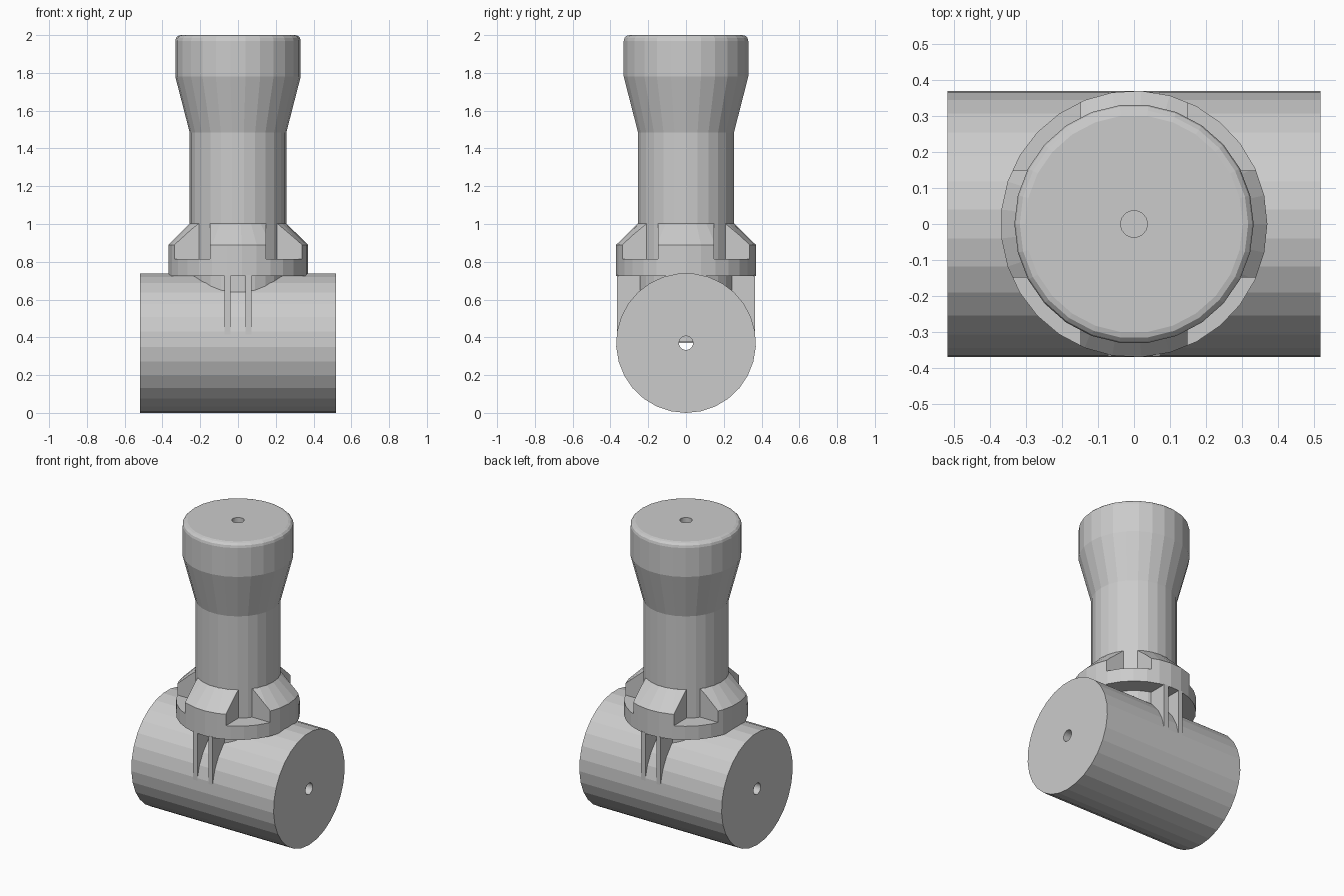
import bpy, bmesh, math
from mathutils import Matrix

if "Cube" in bpy.data.objects:
    bpy.data.objects.remove(bpy.data.objects["Cube"])


def make_object(name, bm):
    bmesh.ops.recalc_face_normals(bm, faces=bm.faces)
    mesh = bpy.data.meshes.new(name)
    bm.to_mesh(mesh)
    bm.free()
    obj = bpy.data.objects.new(name, mesh)
    bpy.context.collection.objects.link(obj)
    return obj


def lathe(name, profile, sides, matrix=Matrix()):
    """Revolve a closed (radius, height) loop around z, then place it."""
    bm = bmesh.new()
    rings = []
    for i in range(sides):
        a = 2 * math.pi * i / sides
        rings.append([bm.verts.new((r * math.cos(a), r * math.sin(a), h)) for r, h in profile])
    for i in range(sides):
        a, b = rings[i], rings[(i + 1) % sides]
        for j in range(len(profile)):
            k = (j + 1) % len(profile)
            bm.faces.new((a[j], b[j], b[k], a[k]))
    bm.transform(matrix)
    return make_object(name, bm)


def boxes(name, items):
    """One mesh of boxes, each given as (centre, size)."""
    bm = bmesh.new()
    for centre, size in items:
        bmesh.ops.create_cube(bm, size=1, matrix=Matrix.Translation(centre) @ Matrix.Diagonal((*size, 1)))
    return make_object(name, bm)


R = 0.37        # head and collar radius
HOLE = 0.037    # bore radius
GRIP = 0.256    # handle radius

# Horizontal head with a bore along x, one polygon corner pointing down
lathe("head", [(HOLE, -0.518), (R, -0.518), (R, 0.518), (HOLE, 0.518)], 29,
      Matrix.Translation((0, 0, R)) @ Matrix.Rotation(math.radians(90), 4, 'Y'))

# Handle reaching down into the head, flared and rounded at the top
rounding = [(0.302 + 0.03 * math.cos(a), 1.97 + 0.03 * math.sin(a))
            for a in (math.radians(d) for d in (0, 30, 60, 90))]
lathe("handle", [(HOLE, 0.375), (GRIP, 0.375), (GRIP, 1.485), (0.332, 1.78)]
      + rounding + [(HOLE, 2.0)], 26)

# Collar with a sloped shoulder
collar = lathe("collar", [(0.2, 0.725), (R, 0.725), (R, 0.89), (GRIP, 1.003), (0.2, 1.003)], 29)

# Four corner notches leave a cross of raised blocks
cutter = boxes("notch_cutter", [((sx * 0.348, sy * 0.348, 0.965), (0.4, 0.4, 0.3))
                                for sx in (-1, 1) for sy in (-1, 1)])
cutter.hide_render = True
mod = collar.modifiers.new("notches", 'BOOLEAN')
mod.operation = 'DIFFERENCE'
mod.solver = 'EXACT'
mod.object = cutter
bpy.context.view_layer.objects.active = collar
bpy.ops.object.modifier_apply(modifier=mod.name)
bpy.data.objects.remove(cutter)

# Twin ribs between collar and head, front and back
boxes("support_ribs", [((s * 0.056, 0, 0.55), (0.032, 0.732, 0.36)) for s in (-1, 1)])
